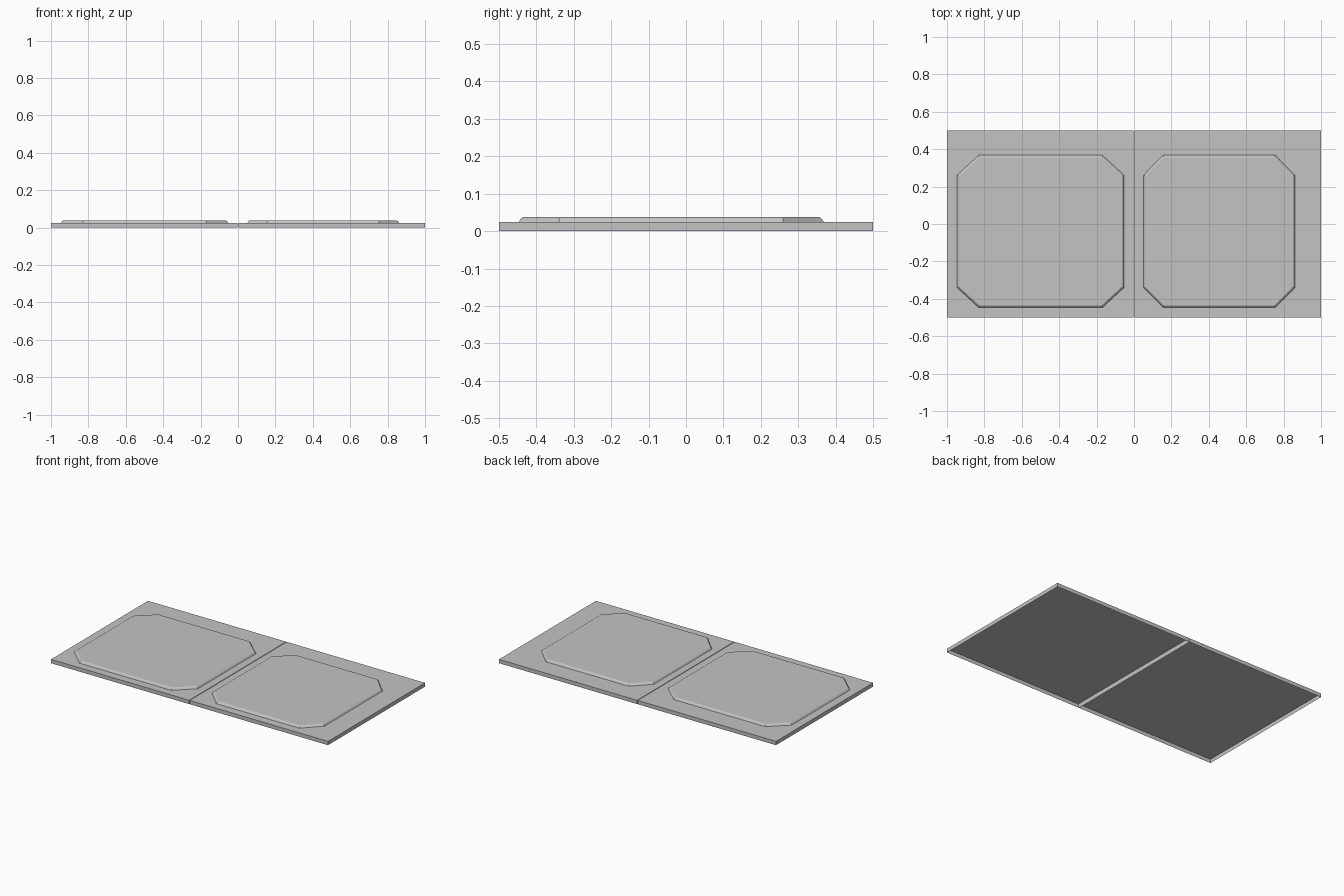
import bpy
import bmesh

old = bpy.data.objects.get("Cube")
if old:
    bpy.data.objects.remove(old, do_unlink=True)

TILE_TOP = 0.025
GAP = 0.002

grey = bpy.data.materials.new("plain_grey")
grey.use_nodes = True
colour = (0.55, 0.55, 0.55, 1)
grey.diffuse_color = colour
grey.node_tree.nodes["Principled BSDF"].inputs["Base Color"].default_value = colour


def loft(name, rings):
    """Skin stacked outlines from bottom to top and cap only the top."""
    bm = bmesh.new()
    loops = [[bm.verts.new(p) for p in ring] for ring in rings]
    for low, high in zip(loops, loops[1:]):
        for i in range(len(low)):
            j = (i + 1) % len(low)
            bm.faces.new((low[i], low[j], high[j], high[i]))
    bm.faces.new(loops[-1])
    mesh = bpy.data.meshes.new(name)
    bm.to_mesh(mesh)
    bm.free()
    mesh.materials.append(grey)
    obj = bpy.data.objects.new(name, mesh)
    bpy.context.collection.objects.link(obj)
    return obj


def rectangle(x0, x1, y0, y1, z):
    return [(x0, y0, z), (x1, y0, z), (x1, y1, z), (x0, y1, z)]


def octagon(x0, x1, y0, y1, cut_x, cut_y, inset, z):
    """Rectangle with clipped corners, shrunk evenly by inset."""
    x0, x1, y0, y1 = x0 + inset, x1 - inset, y0 + inset, y1 - inset
    cx, cy = cut_x - inset * 0.6, cut_y - inset * 0.6
    return [(x0 + cx, y0, z), (x1 - cx, y0, z), (x1, y0 + cy, z), (x1, y1 - cy, z),
            (x1 - cx, y1, z), (x0 + cx, y1, z), (x0, y1 - cy, z), (x0, y0 + cy, z)]


def tile(name, x0, x1):
    # Shallow tray, open underneath
    loft(name, [rectangle(x0, x1, -0.5, 0.5, z) for z in (0, TILE_TOP)])


def pad(name, x0, x1, cut_x):
    # Raised panel with a softened rim
    rim = [(0, TILE_TOP), (0.006, 0.034), (0.012, 0.038)]
    loft(name, [octagon(x0, x1, -0.447, 0.368, cut_x, 0.107, inset, z) for inset, z in rim])


tile("right_tile", -1, -GAP)
tile("left_tile", GAP, 1)
pad("right_raised_panel", -0.946, -0.053, 0.116)
pad("left_raised_panel", 0.05, 0.861, 0.106)
